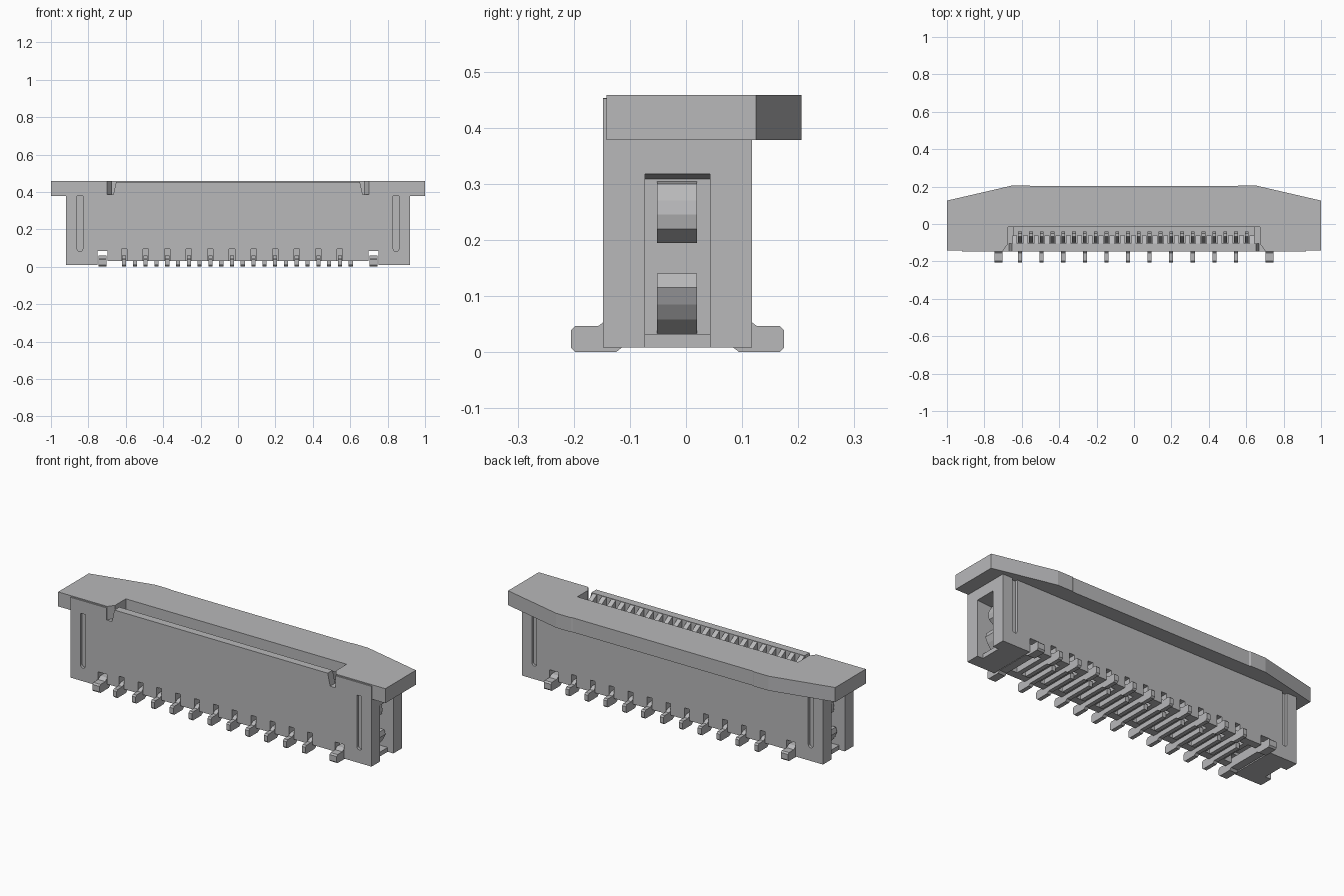
import bpy, bmesh, math

if "Cube" in bpy.data.objects:
    bpy.data.objects.remove(bpy.data.objects["Cube"])

COLOUR = (0.48, 0.48, 0.49, 1)
grey = bpy.data.materials.new("satin grey")
grey.use_nodes = True
grey.diffuse_color = COLOUR
grey.node_tree.nodes["Principled BSDF"].inputs["Base Color"].default_value = COLOUR

MID = -0.015           # y of the housing's mid plane
PITCH = 0.0577
COUNT = 22
FIRST = -0.609
FRONT, BACK = -0.148, 0.118
INNER_FRONT, INNER_BACK = -0.105, 0.075
SHOULDER = 0.385       # top of the housing, just inside the flange


def contact_x(i):
    return FIRST + i * PITCH


def add_prism(bm, points, axis, lo, hi):
    """Extrude a 2D outline along one axis (remaining axes in x, y, z order)."""
    def place(p, d):
        co = list(p)
        co.insert(axis, d)
        return bm.verts.new(co)
    a = [place(p, lo) for p in points]
    b = [place(p, hi) for p in points]
    faces = [bm.faces.new(a), bm.faces.new(b)]
    for i in range(len(a)):
        j = (i + 1) % len(a)
        faces.append(bm.faces.new((a[i], a[j], b[j], b[i])))
    bmesh.ops.recalc_face_normals(bm, faces=faces)


def add_box(bm, x0, x1, y0, y1, z0, z1):
    x0, x1 = sorted((x0, x1))
    add_prism(bm, [(x0, y0), (x1, y0), (x1, y1), (x0, y1)], 2, z0, z1)


def finish(bm, name):
    me = bpy.data.meshes.new(name)
    bm.to_mesh(me)
    bm.free()
    me.materials.append(grey)
    ob = bpy.data.objects.new(name, me)
    bpy.context.scene.collection.objects.link(ob)


def flip_x(points):
    return [(-x, v) for x, v in reversed(points)]


def flip_y(points):
    return [(2 * MID - y, z) for y, z in points]


def wall_outline(parity, top):
    """Wall seen from the front: notched lower edge, then the given right half of the top."""
    end = [(-0.92, 0.008), (-0.752, 0.008), (-0.752, 0.085), (-0.698, 0.085), (-0.698, 0.032)]
    notches = []
    for i in range(parity, COUNT, 2):
        x = contact_x(i)
        notches += [(x - 0.015, 0.032), (x - 0.015, 0.095), (x + 0.015, 0.095), (x + 0.015, 0.032)]
    return end + notches + flip_x(end) + top + flip_x(top)


# Front and back walls: a grooved outer skin over a plain inner layer
groove = [(0.86, SHOULDER)]
groove += [(0.845 + 0.015 * math.cos(math.pi * k / 8), 0.095 - 0.015 * math.sin(math.pi * k / 8)) for k in range(9)]
groove += [(0.83, SHOULDER)]
corner = [(0.92, SHOULDER)]
raised = [(0.667, SHOULDER), (0.652, 0.453)]
bm = bmesh.new()
add_prism(bm, wall_outline(0, corner + groove + raised), 1, FRONT, -0.133)
add_prism(bm, wall_outline(0, corner + raised), 1, -0.133, INNER_FRONT)
finish(bm, "front_wall")
bm = bmesh.new()
add_prism(bm, wall_outline(1, corner + groove), 1, 0.103, BACK)
add_prism(bm, wall_outline(1, corner), 1, INNER_BACK, 0.103)
finish(bm, "back_wall")

# Core: channel floor, channel back and channel ends
bm = bmesh.new()
add_box(bm, -0.7, 0.7, INNER_FRONT, INNER_BACK, 0.1, 0.17)
add_box(bm, -0.7, 0.7, MID, INNER_BACK, 0.17, SHOULDER)
for s in (-1, 1):
    add_box(bm, s * 0.645, s * 0.7, INNER_FRONT, MID, 0.17, SHOULDER)
finish(bm, "core")

# Ribs between the contacts: sloped comb on top, bars underneath
comb = [(INNER_FRONT, 0.17), (-0.062, 0.17), (-0.062, 0.425), (INNER_FRONT, 0.45)]
bm = bmesh.new()
for i in range(COUNT + 1):
    x = contact_x(i - 0.5)
    add_prism(bm, comb, 0, x - 0.013, x + 0.013)
    add_box(bm, x - 0.013, x + 0.013, INNER_FRONT, INNER_BACK, 0.032, 0.1)
finish(bm, "comb_ribs")

# End blocks, each with a tall open pocket
ceiling = [(0.81, 0.309), (0.92, 0.318), (0.92, SHOULDER), (0.81, SHOULDER)]
bm = bmesh.new()
for s in (-1, 1):
    add_box(bm, s * 0.7, s * 0.81, INNER_FRONT, INNER_BACK, 0.1, SHOULDER)
    add_box(bm, s * 0.752, s * 0.81, INNER_FRONT, INNER_BACK, 0.008, 0.1)
    add_box(bm, s * 0.81, s * 0.92, INNER_FRONT, -0.073, 0.008, SHOULDER)
    add_box(bm, s * 0.81, s * 0.92, 0.043, INNER_BACK, 0.008, SHOULDER)
    add_box(bm, s * 0.81, s * 0.885, -0.073, 0.043, 0.008, 0.032)
    add_prism(bm, [(s * x, z) for x, z in ceiling], 1, -0.073, 0.043)
finish(bm, "end_blocks")

# Flange around the top, notched in front for the raised wall
rim = [(0.675, MID), (0.675, -0.108), (0.7, -0.142), (1, -0.142), (1, 0.125),
       (0.65, 0.206), (0.56, 0.206), (0.55, 0.202)]
bm = bmesh.new()
add_prism(bm, rim + flip_x(rim), 2, 0.378, 0.458)
finish(bm, "top_flange")

# Thin plates on the flange front, flush with the housing
bm = bmesh.new()
for s in (-1, 1):
    add_box(bm, s * 0.7, s * 0.92, FRONT, -0.141, 0.38, 0.452)
finish(bm, "flange_front_plates")

# Contacts: feet alternate between front and back, with a beam in each slot
foot = [(-0.205, 0.008), (-0.197, 0), (-0.125, 0), (-0.112, 0.01), (0.05, 0.01), (0.05, 0.04), (0.03, 0.06),
        (-0.135, 0.06), (-0.148, 0.053), (-0.156, 0.047), (-0.197, 0.047), (-0.205, 0.039)]
beam = [(-0.1, 0.165), (-0.075, 0.165), (-0.04, 0.37), (-0.05, 0.4), (-0.068, 0.4), (-0.072, 0.37)]
bm = bmesh.new()
for i in range(COUNT):
    x = contact_x(i)
    add_prism(bm, foot if i % 2 == 0 else flip_y(foot), 0, x - 0.011, x + 0.011)
    add_prism(bm, beam, 0, x - 0.01, x + 0.01)
finish(bm, "contacts")

# Wider solder tabs at both ends
bm = bmesh.new()
for x in (-0.725, 0.725):
    for outline in (foot, flip_y(foot)):
        add_prism(bm, outline, 0, x - 0.022, x + 0.022)
finish(bm, "solder_tabs")

# Bent spring clips inside the end pockets
upper = [(0.8, 0.305), (0.845, 0.3), (0.865, 0.27), (0.87, 0.245), (0.865, 0.22), (0.83, 0.195), (0.8, 0.195)]
lower = [(0.8, 0.14), (0.88, 0.14), (0.888, 0.115), (0.875, 0.085), (0.855, 0.058), (0.81, 0.033), (0.8, 0.033)]
bm = bmesh.new()
for s in (-1, 1):
    for outline in (upper, lower):
        add_prism(bm, [(s * x, z) for x, z in outline], 1, -0.052, 0.02)
finish(bm, "end_clips")
